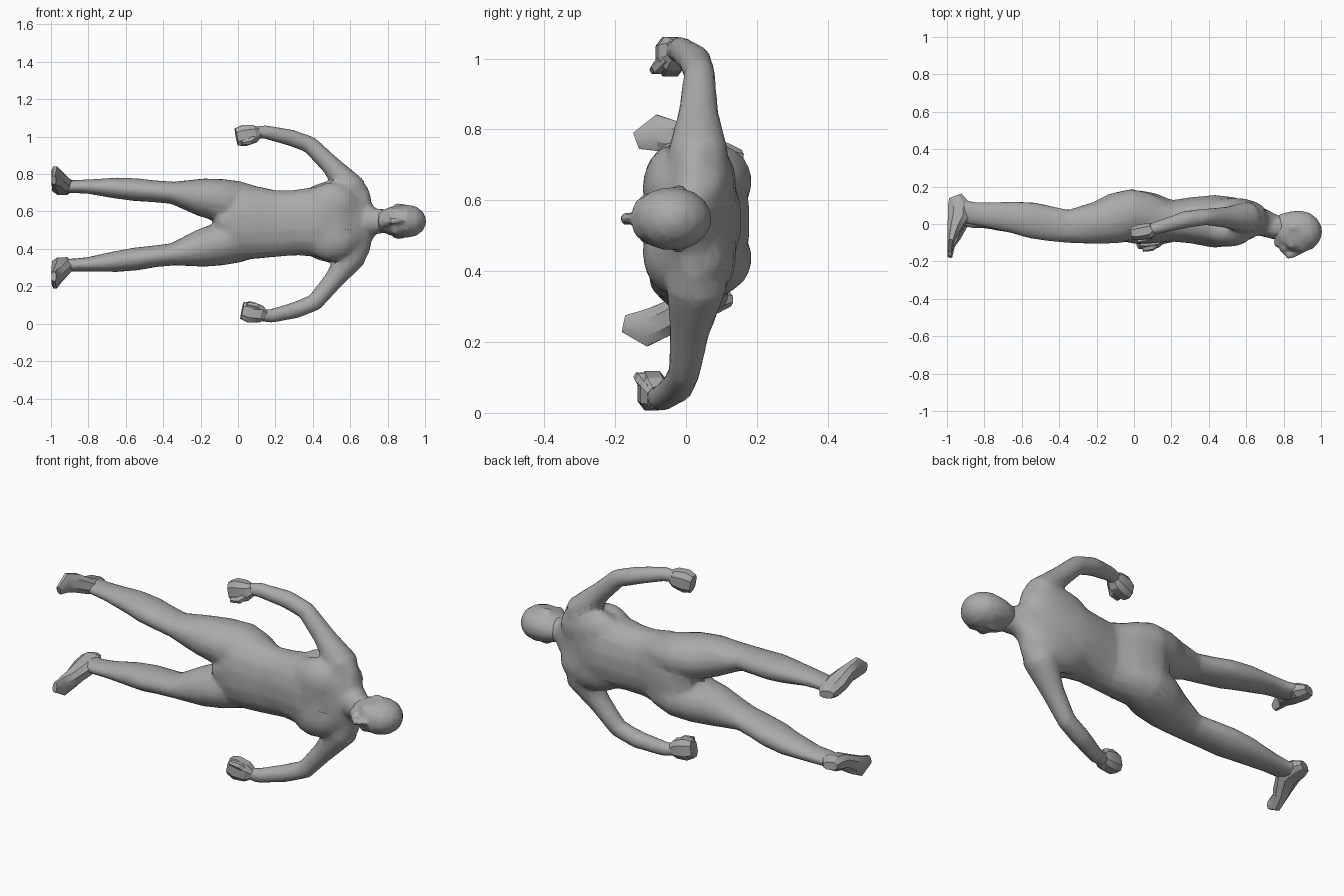
import bpy, bmesh, math
from mathutils import Vector

if "Cube" in bpy.data.objects:
    bpy.data.objects.remove(bpy.data.objects["Cube"])

grey = bpy.data.materials.new("plain grey")
grey.use_nodes = True
GREY = (0.4, 0.4, 0.4, 1)
grey.diffuse_color = GREY
grey.node_tree.nodes["Principled BSDF"].inputs["Base Color"].default_value = GREY

Y, X = Vector((0, 1, 0)), Vector((1, 0, 0))


def loft(bm, stations, ref=Y, sides=16, power=1.0):
    """Skin of oval rings; a station is x, y, z, half width, half depth."""
    pts = [Vector(s[:3]) for s in stations]
    rings = []
    for i, s in enumerate(stations):
        t = (pts[min(i + 1, len(pts) - 1)] - pts[max(i - 1, 0)]).normalized()
        u = t.cross(ref).normalized()
        v = t.cross(u)
        ring = []
        for k in range(sides):
            a = 2 * math.pi * (k + 0.5) / sides
            c, d = math.cos(a), math.sin(a)
            c = math.copysign(abs(c) ** power, c)
            d = math.copysign(abs(d) ** power, d)
            ring.append(bm.verts.new(pts[i] + u * c * s[3] + v * d * s[4]))
        rings.append(ring)
    for r, q in zip(rings, rings[1:]):
        for k in range(sides):
            j = (k + 1) % sides
            bm.faces.new((r[k], r[j], q[j], q[k]))
    bm.faces.new(rings[0][::-1])
    bm.faces.new(rings[-1])


def blob(bm, centre, radii):
    """Muscle or fat pad as a stretched ball."""
    res = bmesh.ops.create_uvsphere(bm, u_segments=16, v_segments=10, radius=1)
    for v in res["verts"]:
        v.co = Vector([c + r * p for c, r, p in zip(centre, radii, v.co)])


def finish(name, bm, voxel=0, ratio=1, soft=6):
    """Make the object; optionally fuse its pieces and reduce them to facets."""
    bmesh.ops.recalc_face_normals(bm, faces=bm.faces)
    mesh = bpy.data.meshes.new(name)
    bm.to_mesh(mesh)
    bm.free()
    mesh.materials.append(grey)
    ob = bpy.data.objects.new(name, mesh)
    bpy.context.collection.objects.link(ob)
    bpy.ops.object.select_all(action='DESELECT')
    ob.select_set(True)
    bpy.context.view_layer.objects.active = ob
    if voxel:
        m = ob.modifiers.new("fuse", 'REMESH')
        m.mode, m.voxel_size = 'VOXEL', voxel
        m = ob.modifiers.new("soften", 'SMOOTH')
        m.factor, m.iterations = 0.5, soft
        m = ob.modifiers.new("facet", 'DECIMATE')
        m.ratio = ratio
        for m in list(ob.modifiers):
            bpy.ops.object.modifier_apply(modifier=m.name)
    bpy.ops.object.shade_smooth_by_angle(angle=math.radians(27))


MID = 0.545


def leg_side(s, upper):
    """The lower limb is mirrored, splayed further, its foot set forward."""
    x, y, z, a, b = s
    if upper:
        return s
    splay = 0.05 * max(0, -x) + 0.15 * max(0, -y)
    return (x, y - 0.15 * max(0, -x - 0.75), 2 * MID - z - splay, a, b)


def arm_side(s, upper):
    """The lower arm is mirrored, set forward and a little further out."""
    x, y, z, a, b = s
    if upper:
        return s
    k = max(0, (z - 0.7) / 0.3)
    return (x + 0.03 * k, y - 0.05 * k, 2 * MID - z - 0.022 * k, a, b)


TORSO = [(-.12, .045, .54, .10, .085), (-.05, .042, .541, .17, .135), (.02, .036, .542, .2, .146),
         (.1, .03, .54, .196, .137), (.2, .017, .535, .18, .112), (.3, .02, .54, .176, .124),
         (.43, .014, .545, .19, .143), (.54, .015, .545, .207, .13), (.63, .02, .545, .192, .098),
         (.69, .018, .547, .135, .066), (.73, .005, .548, .075, .057)]
NECK = [(.62, .02, .548, .1, .07), (.70, -.003, .548, .076, .066), (.76, -.018, .548, .066, .066),
        (.82, -.03, .548, .064, .065)]
LEG = [(.15, .04, .64, .065, .09), (.08, .05, .645, .095, .115), (0, .06, .652, .112, .13),
       (-.1, .03, .66, .116, .137), (-.2, .005, .677, .102, .115), (-.35, -.013, .70, .06, .09),
       (-.45, .002, .708, .059, .095), (-.55, .02, .717, .062, .098), (-.65, .037, .725, .057, .086),
       (-.8, .05, .733, .039, .068), (-.88, .06, .733, .035, .063), (-.95, .085, .73, .036, .06)]
ARM = [(.61, .03, .62, .085, .08), (.60, .035, .735, .08, .086), (.495, .035, .848, .053, .057),
       (.385, .038, .957, .047, .045), (.28, .025, .995, .045, .047),
       (.14, -.015, 1.026, .037, .037), (.07, -.035, 1.018, .032, .032)]
HAND = [(.105, -.025, 1.022, .034, .034), (.085, -.035, 1.014, .05, .044),
        (.03, -.045, 1.005, .06, .044), (-.008, -.05, .998, .048, .034)]
THUMB = [(.10, -.05, 1.0, .018, .02), (.065, -.08, .975, .02, .02), (.02, -.09, .968, .014, .014)]
FOOT = [(-.955, .15, .722, .022, .038), (-.94, .11, .725, .04, .058), (-.94, .04, .74, .042, .06),
        (-.962, -.03, .775, .05, .038), (-.978, -.08, .79, .055, .022), (-.985, -.14, .768, .026, .014)]

# Body: trunk, neck, arms and legs fused into one skin
bm = bmesh.new()
loft(bm, TORSO, power=0.9)
loft(bm, NECK)
for upper in (True, False):
    side = 1 if upper else -1
    loft(bm, [leg_side(s, upper) for s in LEG])
    loft(bm, [arm_side(s, upper) for s in ARM])
    blob(bm, (.5, -.04, MID + side * .09), (.14, .083, .12))    # chest
    blob(bm, (.52, .06, MID + side * .10), (.19, .082, .12))    # shoulder blade
    blob(bm, (.645, .025, MID + side * .09), (.07, .066, .13))  # neck slope
blob(bm, (-.06, -.04, MID), (.062, .058, .055))                 # groin
finish("body", bm, voxel=0.011, ratio=0.1, soft=10)

# Head: skull, jaw, nose, brow, lips, chin, cheeks and ears
bm = bmesh.new()
loft(bm, [(.755, -.08, .548, .038, .04), (.775, -.064, .548, .057, .078), (.81, -.047, .548, .074, .106),
          (.85, -.043, .548, .084, .113), (.9, -.04, .548, .09, .113), (.95, -.036, .548, .08, .096),
          (.985, -.032, .548, .054, .062), (1.003, -.03, .548, .02, .022)])
loft(bm, [(.895, -.142, .548, .012, .016), (.85, -.162, .548, .014, .02),
          (.826, -.167, .548, .02, .022), (.81, -.15, .548, .016, .014)], sides=8)
blob(bm, (.9, -.125, .548), (.022, .03, .06))
blob(bm, (.8, -.125, .548), (.024, .03, .034))
blob(bm, (.772, -.1, .548), (.024, .026, .036))
for side in (1, -1):
    blob(bm, (.845, -.105, .548 + side * .045), (.03, .03, .028))
    blob(bm, (.86, -.02, .548 + side * .082), (.032, .02, .013))
finish("head", bm, voxel=0.007, ratio=0.1)

# Hands and feet: crisp, few-sided forms
for upper, word in ((True, "upper"), (False, "lower")):
    bm = bmesh.new()
    loft(bm, [arm_side(s, upper) for s in HAND], sides=8, power=0.75)
    loft(bm, [arm_side(s, upper) for s in THUMB], sides=6)
    finish(word + "_hand", bm)
    bm = bmesh.new()
    loft(bm, [leg_side(s, upper) for s in FOOT], ref=X, sides=8, power=0.85)
    finish(word + "_foot", bm)
